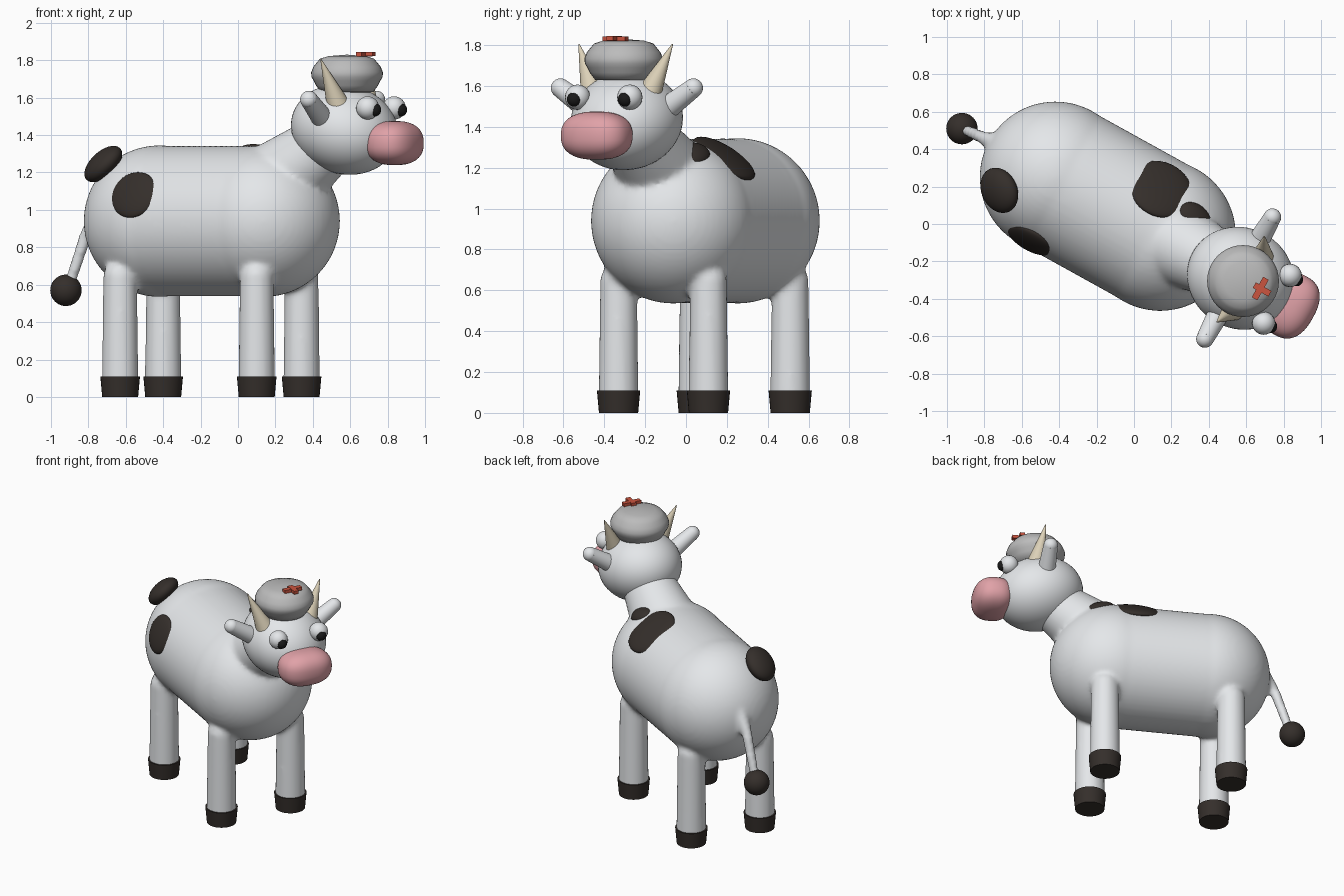
import bpy, bmesh, math
from mathutils import Vector, Matrix

if "Cube" in bpy.data.objects:
    bpy.data.objects.remove(bpy.data.objects["Cube"])

D = Vector((0.875, -0.485, 0)).normalized()   # nose direction
N = Vector((0.485, 0.875, 0)).normalized()    # sideways
Z = Vector((0, 0, 1))


def material(name, rgb):
    m = bpy.data.materials.new(name)
    m.diffuse_color = (*rgb, 1)
    m.use_nodes = True
    m.node_tree.nodes["Principled BSDF"].inputs["Base Color"].default_value = m.diffuse_color
    return m


DARK = material("dark_brown", (0.035, 0.028, 0.024))
BLACK = material("black", (0.01, 0.01, 0.01))
PINK = material("pink", (0.75, 0.36, 0.39))
MAROON = material("maroon", (0.13, 0.045, 0.055))
HORN = material("horn", (0.72, 0.64, 0.48))
RED = material("red", (0.6, 0.09, 0.05))
WHITE = material("white", (0.78, 0.8, 0.82))
GREY = material("grey", (0.5, 0.5, 0.5))


def finish(name, bm, mat, angle=50):
    me = bpy.data.meshes.new(name)
    bmesh.ops.recalc_face_normals(bm, faces=bm.faces)
    bm.to_mesh(me)
    bm.free()
    me.materials.append(mat)
    ob = bpy.data.objects.new(name, me)
    bpy.context.collection.objects.link(ob)
    bpy.ops.object.select_all(action='DESELECT')
    ob.select_set(True)
    bpy.context.view_layer.objects.active = ob
    bpy.ops.object.shade_smooth_by_angle(angle=math.radians(angle))
    return ob


def frame(c, x, y, z):
    m = Matrix((x, y, z)).transposed().to_4x4()
    return Matrix.Translation(Vector(c)) @ m


def add_ball(bm, c, radii, axes=(D, N, Z), power=1.0, seg=40):
    vs = bmesh.ops.create_uvsphere(bm, u_segments=seg, v_segments=seg // 2, radius=1)["verts"]
    m = frame(c, *axes)
    for v in vs:
        p = [math.copysign(abs(k) ** power, k) * r for k, r in zip(v.co, radii)]
        v.co = m @ Vector(p)


def add_rod(bm, p, q, r1, r2, seg=32):
    p, q = Vector(p), Vector(q)
    m = Matrix.Translation((p + q) / 2) @ (q - p).to_track_quat('Z', 'Y').to_matrix().to_4x4()
    bmesh.ops.create_cone(bm, cap_ends=True, segments=seg, radius1=r1, radius2=r2,
                          depth=(q - p).length, matrix=m)


def ball(name, c, radii, mat, **kw):
    bm = bmesh.new()
    add_ball(bm, c, radii, **kw)
    return finish(name, bm, mat)


def rod(name, p, q, r1, r2, mat):
    bm = bmesh.new()
    add_rod(bm, p, q, r1, r2)
    return finish(name, bm, mat)


# body, neck, legs and tail fused into one skin
legs = [(0.10, -0.33), (0.34, 0.11), (-0.63, 0.06), (-0.40, 0.51)]
rear, chest = Vector((-0.42, 0.25, 0.94)), Vector((0.14, -0.06, 0.94))
bm = bmesh.new()
for c in (rear, chest):
    add_ball(bm, c, (0.405,) * 3, seg=64)
add_rod(bm, rear, chest, 0.402, 0.402, 64)
add_rod(bm, (0.12, -0.05, 1.07), (0.50, -0.25, 1.37), 0.25, 0.165)
for x, y in legs:
    add_rod(bm, (x, y, 0.06), (x, y, 0.66), 0.098, 0.09)
    add_ball(bm, (x, y, 0.64), (0.09, 0.09, 0.1))
tail = [(-0.72, 0.425, 1.02), (-0.815, 0.465, 0.86), (-0.905, 0.505, 0.59)]
add_rod(bm, tail[0], tail[1], 0.05, 0.034)
add_rod(bm, tail[1], tail[2], 0.034, 0.03)
add_ball(bm, tail[1], (0.034,) * 3)
body = finish("body", bm, WHITE)
rm = body.modifiers.new("fuse", 'REMESH')
rm.mode = 'VOXEL'
rm.voxel_size = 0.016
rm.use_smooth_shade = True
sm = body.modifiers.new("soften", 'SMOOTH')
sm.iterations = 6

# hooves and tail tuft
for i, (x, y) in enumerate(legs):
    rod(f"hoof_{i + 1}", (x, y, 0), (x, y, 0.11), 0.096, 0.106, DARK)
ball("tail_tuft", (-0.92, 0.51, 0.57), (0.084,) * 3, DARK)

# head, its long axis tipped slightly down
tip = math.radians(15)
long_axis = D * math.cos(tip) - Z * math.sin(tip)
up_axis = D * math.sin(tip) + Z * math.cos(tip)
ball("head", (0.57, -0.29, 1.43), (0.295, 0.27, 0.238), WHITE, axes=(long_axis, N, up_axis), seg=56)

# muzzle
ball("muzzle", (0.838, -0.437, 1.357), (0.135, 0.178, 0.118), PINK, power=0.82, seg=48)

# paired face parts, given on the centre plane and mirrored sideways
HEAD = Vector((0.57, -0.295, 0))


def at(u, v, z):
    return HEAD + D * u + N * v + Z * z


for side, s in (("right", -1), ("left", 1)):
    ball(f"{side}_nostril", at(0.385, 0.081 * s, 1.38), (0.034,) * 3, MAROON, seg=24)
    ball(f"{side}_eyeball", at(0.222, 0.146 * s, 1.545), (0.062,) * 3, WHITE, seg=24)
    ball(f"{side}_pupil", at(0.262, 0.143 * s, 1.535), (0.036,) * 3, BLACK, seg=24)
    a, b = at(-0.015, 0.19 * s, 1.47), at(-0.012, 0.372 * s, 1.59)
    bm = bmesh.new()                              # ear
    add_rod(bm, a, b, 0.06, 0.047)
    add_ball(bm, b, (0.047,) * 3, seg=24)
    finish(f"{side}_ear", bm, WHITE)
    rod(f"{side}_horn", at(0.045, 0.16 * s, 1.57), at(0.0, 0.262 * s, 1.805), 0.06, 0.003, HORN)

# hat turned from a profile
profile = [(0, 1.62), (0.14, 1.63), (0.166, 1.665), (0.178, 1.69), (0.19, 1.71), (0.192, 1.735),
           (0.18, 1.765), (0.16, 1.79), (0.145, 1.808), (0.10, 1.822), (0, 1.83)]
bm = bmesh.new()
vs = [bm.verts.new((0.583 + r, -0.305, z)) for r, z in profile]
es = [bm.edges.new(e) for e in zip(vs, vs[1:])]
bmesh.ops.spin(bm, geom=vs + es, cent=(0.583, -0.305, 0), axis=(0, 0, 1),
               angle=2 * math.pi, steps=40, use_duplicate=False)
bmesh.ops.remove_doubles(bm, verts=bm.verts, dist=1e-4)
finish("hat", bm, GREY)

# crossed ornament on the hat
bm = bmesh.new()
for c, size in (((0.675, -0.345, 1.832), (0.034, 0.125, 0.022)),
                ((0.685, -0.35, 1.834), (0.095, 0.034, 0.022))):
    bmesh.ops.create_cube(bm, size=1, matrix=frame(c, D, N, Z) @ Matrix.Diagonal((*size, 1)))
finish("hat_ornament", bm, RED, 30)

# dark patches: lens shapes lying on the skin, (name, centre, core point, radii)
patches = [
    ("rump_patch", (-0.72, 0.18, 1.245), rear, (0.13, 0.115, 0.065)),
    ("flank_patch", (-0.555, -0.085, 1.08), Vector((-0.379, 0.227, 0.94)), (0.135, 0.13, 0.035)),
    ("back_patch", (0.143, 0.185, 1.245), Vector((0.038, -0.004, 0.94)), (0.175, 0.175, 0.042)),
    ("shoulder_patch", (0.325, 0.03, 1.26), chest, (0.105, 0.08, 0.05)),
]
for name, c, core, radii in patches:
    n = (Vector(c) - core).normalized()
    t = (D - n * D.dot(n)).normalized()
    ball(name, c, radii, DARK, axes=(t, n.cross(t), n))
